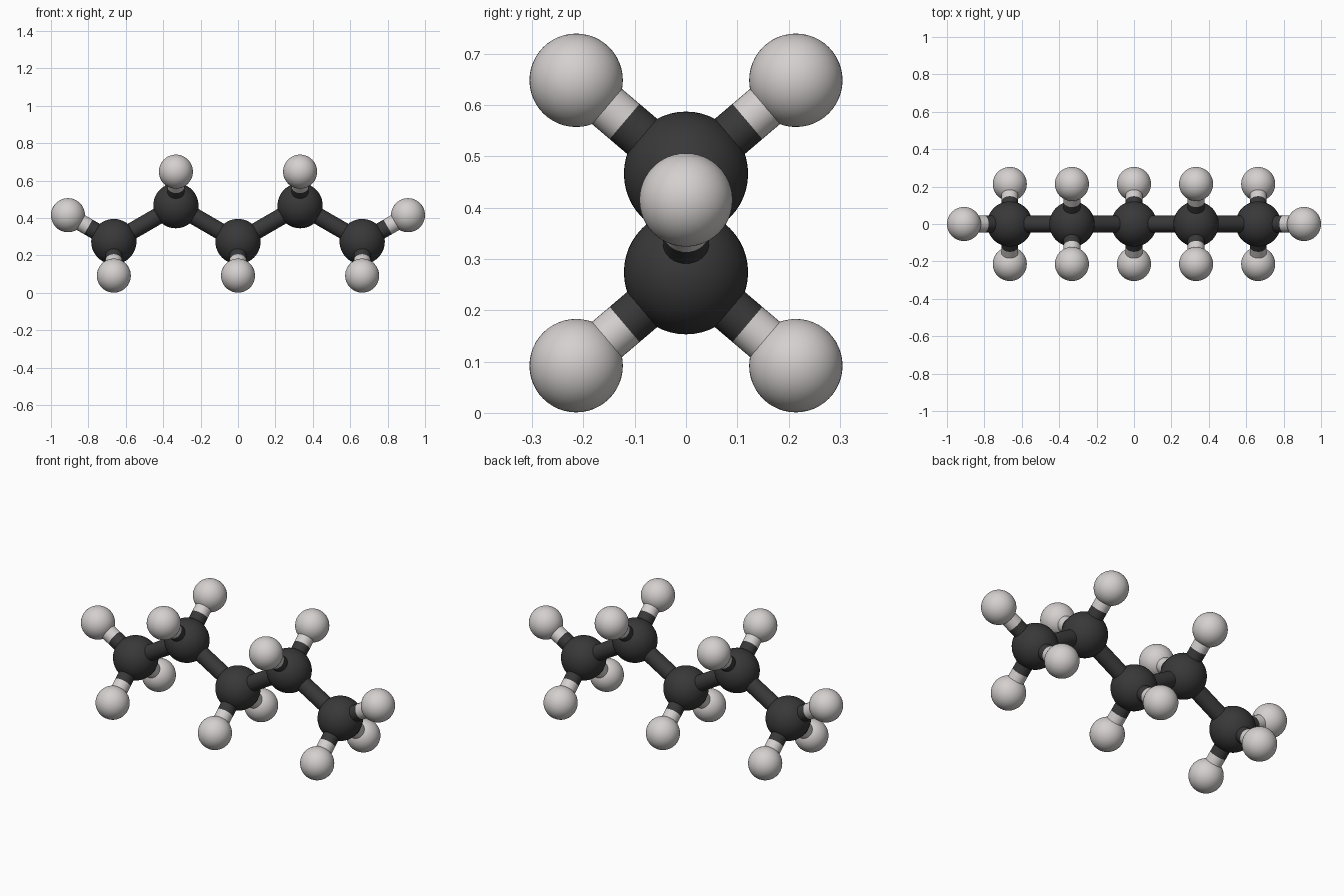
import bpy
from mathutils import Vector

if "Cube" in bpy.data.objects:
    bpy.data.objects.remove(bpy.data.objects["Cube"])

C_R, H_R, BOND_R = 0.121, 0.091, 0.045
LOW, HIGH, STEP = 0.274, 0.466, 0.332


def material(name, rgb):
    m = bpy.data.materials.new(name)
    m.diffuse_color = (*rgb, 1)
    m.use_nodes = True
    m.node_tree.nodes["Principled BSDF"].inputs["Base Color"].default_value = m.diffuse_color
    return m


DARK = material("charcoal", (0.04, 0.04, 0.04))
PALE = material("pale grey", (0.66, 0.63, 0.62))


def finish(name, mat):
    ob = bpy.context.object
    ob.name = name
    ob.data.materials.append(mat)
    bpy.ops.object.shade_smooth_by_angle()


def ball(name, pos, r, mat):
    bpy.ops.mesh.primitive_uv_sphere_add(segments=48, ring_count=24, radius=r, location=pos)
    finish(name, mat)


def rod(name, a, b, mat):
    d = b - a
    bpy.ops.mesh.primitive_cylinder_add(vertices=32, radius=BOND_R, depth=d.length,
                                        location=(a + b) / 2,
                                        rotation=d.to_track_quat('Z', 'Y').to_euler())
    finish(name, mat)


def hydrogen(c, offset):
    # pale ball on a rod that changes colour midway between the ball surfaces
    h = c + Vector(offset)
    split = c + Vector(offset).normalized() * 0.157
    ball("hydrogen_ball", h, H_R, PALE)
    rod("bond_dark_half", c, split, DARK)
    rod("bond_pale_half", split, h, PALE)


# zigzag carbon chain
carbons = [Vector((STEP * i, 0, HIGH if i % 2 else LOW)) for i in range(-2, 3)]
for c in carbons:
    ball("carbon_ball", c, C_R, DARK)
    up = 1 if c.z > 0.4 else -1
    for side in (-1, 1):
        hydrogen(c, (0, side * 0.214, up * 0.182))
for a, b in zip(carbons, carbons[1:]):
    rod("carbon_bond", a, b, DARK)

# end hydrogens continue the zigzag
hydrogen(carbons[0], (-0.245, 0, 0.141))
hydrogen(carbons[-1], (0.245, 0, 0.141))
